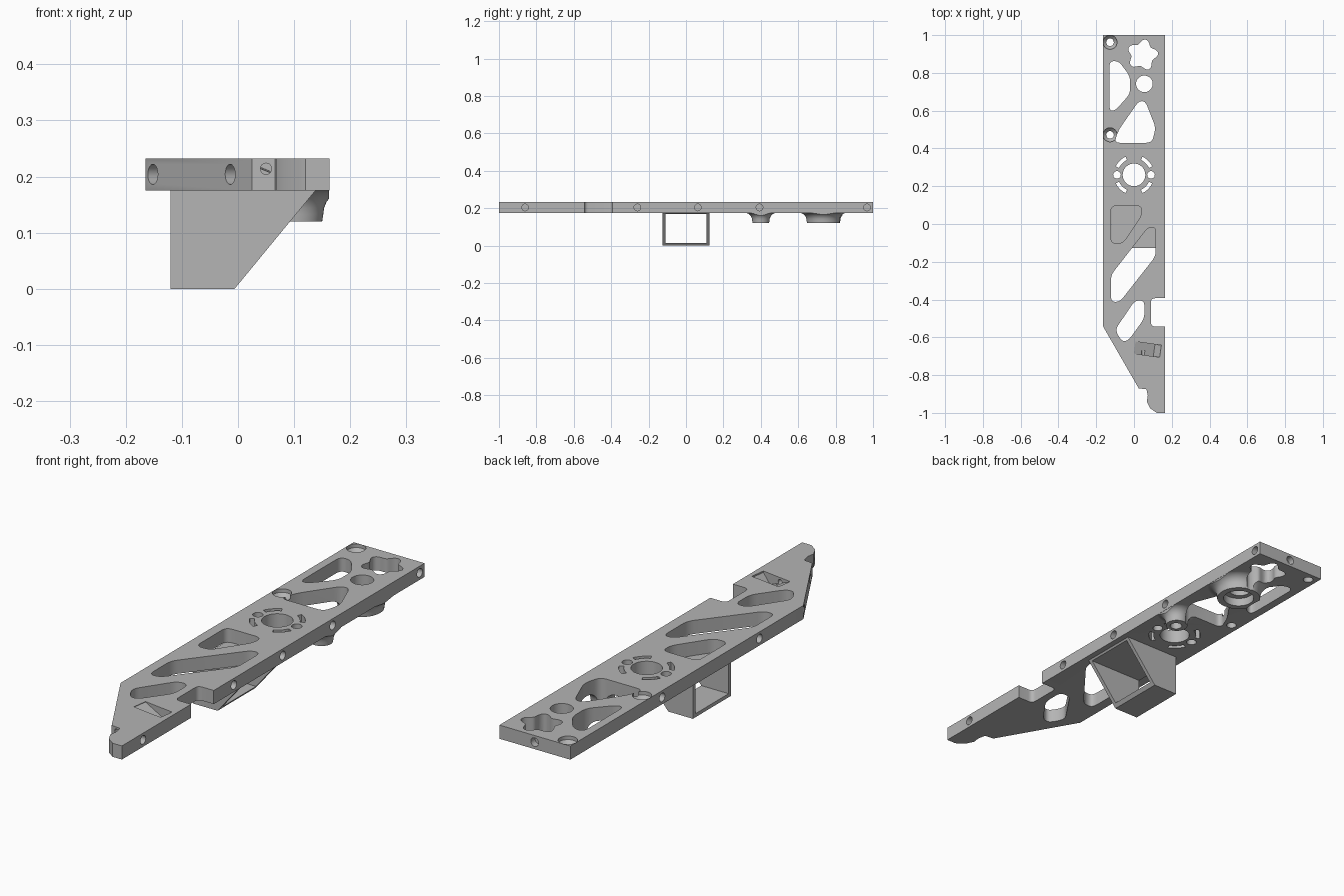
import bpy, bmesh, math
from mathutils import Matrix, Vector

if "Cube" in bpy.data.objects:
    bpy.data.objects.remove(bpy.data.objects["Cube"])

Z0, Z1 = 0.175, 0.232          # underside and top of the plate
XL, XR = -0.165, 0.163         # long edges of the plate

grey = bpy.data.materials.new("mid_grey")
grey.diffuse_color = (0.46, 0.46, 0.46, 1)
grey.use_nodes = True
grey.node_tree.nodes["Principled BSDF"].inputs["Base Color"].default_value = grey.diffuse_color


def finish(bm, name):
    bmesh.ops.recalc_face_normals(bm, faces=bm.faces[:])
    me = bpy.data.meshes.new(name)
    bm.to_mesh(me)
    bm.free()
    me.materials.append(grey)
    ob = bpy.data.objects.new(name, me)
    bpy.context.scene.collection.objects.link(ob)
    return ob


def prism(name, pts, a, b, matrix=None):
    """Extrude a 2D outline from z=a to z=b, then place it."""
    bm = bmesh.new()
    lo = [bm.verts.new((x, y, a)) for x, y in pts]
    hi = [bm.verts.new((x, y, b)) for x, y in pts]
    bm.faces.new(lo)
    bm.faces.new(hi)
    n = len(pts)
    for i in range(n):
        j = (i + 1) % n
        bm.faces.new((lo[i], lo[j], hi[j], hi[i]))
    if matrix:
        bmesh.ops.transform(bm, matrix=matrix, verts=bm.verts[:])
    return finish(bm, name)


def lathe(name, profile, cx, cy, n=40, clip=None):
    """Solid of revolution from (radius, z) pairs, optionally trimmed at x=clip."""
    bm = bmesh.new()
    rings = [[bm.verts.new((cx + r * math.cos(2 * math.pi * k / n),
                            cy + r * math.sin(2 * math.pi * k / n), z))
              for k in range(n)] for r, z in profile]
    bm.faces.new(rings[0])
    bm.faces.new(rings[-1])
    for a, b in zip(rings, rings[1:]):
        for k in range(n):
            j = (k + 1) % n
            bm.faces.new((a[k], a[j], b[j], b[k]))
    if clip is not None:
        bmesh.ops.bisect_plane(bm, geom=bm.verts[:] + bm.edges[:] + bm.faces[:],
                               plane_co=(clip, 0, 0), plane_no=(1, 0, 0), clear_outer=True)
        bmesh.ops.holes_fill(bm, edges=[e for e in bm.edges if e.is_boundary], sides=0)
    return finish(bm, name)


def rounded(pts, r, steps=5):
    """Round every corner of an outline."""
    out = []
    for i, p in enumerate(pts):
        p = Vector(p)
        a, b = Vector(pts[i - 1]) - p, Vector(pts[(i + 1) % len(pts)]) - p
        s = p + a.normalized() * min(r, a.length * 0.45)
        e = p + b.normalized() * min(r, b.length * 0.45)
        for k in range(steps + 1):
            t = k / steps
            q = s * (1 - t) ** 2 + p * 2 * t * (1 - t) + e * t * t
            out.append((q.x, q.y))
    return out


def circle(r, n=28):
    return [(r * math.cos(2 * math.pi * k / n), r * math.sin(2 * math.pi * k / n)) for k in range(n)]


def apply_boolean(ob, tool, op):
    tool.hide_render = True
    m = ob.modifiers.new(op, 'BOOLEAN')
    m.operation, m.solver, m.object = op, 'EXACT', tool
    bpy.context.view_layer.objects.active = ob
    bpy.ops.object.modifier_apply(modifier=m.name)
    bpy.data.objects.remove(tool, do_unlink=True)


# Main plate with the tapered nose
plate = prism("plate", [(XL, 1), (XR, 1), (XR, -1), (0.12, -1), (0.085, -0.975), (0.068, -0.94),
                        (0.073, -0.91), (0.066, -0.875), (0.025, -0.87), (XL, -0.54)], Z0, Z1)

# Flared bosses under the plate
for cx, cy, r, flare in ((0.055, 0.735, 0.088, 0.045), (0.106, 0.4, 0.044, 0.042)):
    prof = [(r, 0.12), (r + 0.002, 0.133)]
    prof += [(r + 0.002 + flare * (1 - math.cos(t * math.pi / 12)), 0.133 + 0.043 * math.sin(t * math.pi / 12))
             for t in range(1, 7)] + [(r + flare, 0.19)]
    apply_boolean(plate, lathe("boss", prof, cx, cy, clip=XR - 0.0008), 'UNION')

cutters = []


def cut(pts, matrix=None, a=0.05, b=0.3):
    cutters.append(prism("cutter", pts, a, b, matrix))


# Lightening windows
windows = [
    [(-0.13, 0.6), (-0.1, 0.6), (-0.02, 0.69), (-0.02, 0.78), (-0.08, 0.862), (-0.13, 0.862)],
    [(-0.105, 0.43), (0.095, 0.43), (0.115, 0.51), (0.06, 0.65), (0.025, 0.65), (-0.08, 0.5)],
    [(-0.122, 0.097), (0.04, 0.097), (0.04, 0.045), (-0.06, -0.103), (-0.122, -0.103)],
    [(-0.122, -0.412), (-0.075, -0.412), (0.115, -0.17), (0.115, -0.018), (0.075, -0.018), (-0.122, -0.27)],
    [(-0.1, -0.56), (-0.065, -0.622), (-0.03, -0.617), (0.055, -0.5), (0.055, -0.405), (0.005, -0.405)],
]
for w in windows:
    cut(rounded(w, 0.03))

# Side notch
cut(rounded([(0.09, -0.393), (0.3, -0.393), (0.3, -0.543), (0.09, -0.543)], 0.022))

# Five-lobed window
lobed = []
for k in range(60):
    t = 2 * math.pi * k / 60
    r = 0.071 + 0.012 * math.cos(5 * (t - math.pi / 2 + 0.2))
    lobed.append((0.045 + r * math.cos(t), 0.895 + r * math.sin(t)))
cut(lobed)

# Round through holes
for x, y, r in ((0.055, 0.742, 0.044), (0, 0.26, 0.06), (-0.09, 0.26, 0.02), (0.09, 0.26, 0.02)):
    cut(circle(r, 36), Matrix.Translation((x, y, 0)))
cut(circle(0.062, 36), Matrix.Translation((0.055, 0.735, 0)), 0.05, 0.155)
cut(circle(0.024), Matrix.Translation((0.106, 0.395, 0)), 0.05, 0.17)

# Arc slots around the centre hole
for q in (45, 135, 225, 315):
    ang = [math.radians(q - 20 + 5 * k) for k in range(9)]
    arc = [(0.106 * math.cos(t), 0.106 * math.sin(t)) for t in ang]
    arc += [(0.087 * math.cos(t), 0.087 * math.sin(t)) for t in reversed(ang)]
    cut(arc, Matrix.Translation((0, 0.26, 0)))

# Countersunk screw holes
for y in (0.962, 0.472):
    cutters.append(lathe("cutter", [(0.02, 0.1), (0.02, 0.2), (0.037, 0.217), (0.037, 0.26)], -0.127, y))

# Blind holes in the edges: position and inward direction
edge_holes = [((XR, y), (-1, 0)) for y in (-0.86, -0.26, 0.063, 0.393, 0.968)]
edge_holes += [((XL, y), (1, 0)) for y in (0.393, -0.25)]
edge_holes += [((0, 1), (0, -1)), ((-0.152, -0.563), (0.87, 0.49)), ((-0.015, -0.803), (0.87, 0.49))]
for (x, y), d in edge_holes:
    turn = Vector((d[0], d[1], 0)).to_track_quat('Z', 'Y').to_matrix().to_4x4()
    cut(circle(0.018, 20), Matrix.Translation((x, y, 0.204)) @ turn, -0.03, 0.028)

# Sloped pocket near the nose, and its screw channel
upright = Matrix.Rotation(math.pi / 2, 4, 'X')
cut([(-0.069, 0.25), (-0.069, 0.23), (0.035, 0.187), (0.069, 0.226), (0.069, 0.25)],
    Matrix.Translation((0.072, -0.664, 0)) @ Matrix.Rotation(math.radians(-8), 4, 'Z') @ upright, -0.032, 0.032)
cut(circle(0.01, 16), Matrix.Translation((0.05, 0, 0.214)) @ upright, 0.67, 0.92)

for c in cutters:
    apply_boolean(plate, c, 'DIFFERENCE')

# Open rectangular sleeve under the plate, with one slanted end
sleeve = prism("sleeve", [(-0.12, 0), (-0.006, 0), (0.138, Z0), (-0.12, Z0)], -0.126, 0.126, upright)
tunnel = prism("cutter", [(-0.3, -0.11), (0.3, -0.11), (0.3, 0.11), (-0.3, 0.11)], 0.015, 0.168)
apply_boolean(sleeve, tunnel, 'DIFFERENCE')

for ob in (plate, sleeve):
    bpy.ops.object.select_all(action='DESELECT')
    ob.select_set(True)
    bpy.context.view_layer.objects.active = ob
    bpy.ops.object.shade_smooth_by_angle(angle=math.radians(30))
